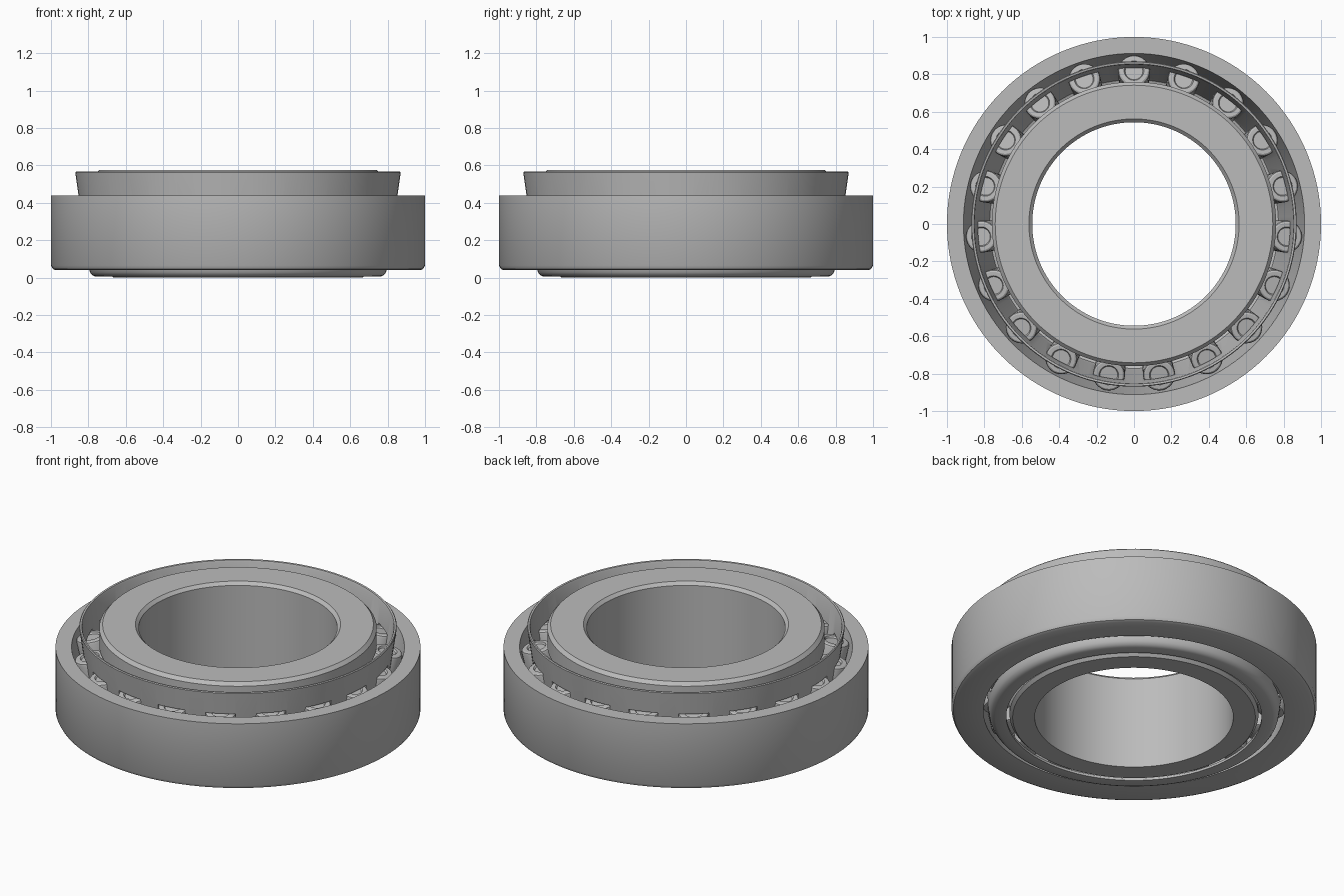
import bpy
import bmesh
from math import atan2, tau
from mathutils import Matrix, Vector

cube = bpy.data.objects.get("Cube")
if cube:
    bpy.data.objects.remove(cube, do_unlink=True)

STEEL = (0.5, 0.5, 0.5, 1)
steel = bpy.data.materials.new("grey steel")
steel.use_nodes = True
steel.diffuse_color = STEEL
steel.node_tree.nodes["Principled BSDF"].inputs["Base Color"].default_value = STEEL

COUNT = 19            # rollers
INNER_END = Vector((0.75, 0, 0.09))
OUTER_END = Vector((0.82, 0, 0.43))
AXIS = OUTER_END - INNER_END
HALF = AXIS.length / 2


def make_object(name, bm):
    mesh = bpy.data.meshes.new(name)
    bm.to_mesh(mesh)
    bm.free()
    mesh.materials.append(steel)
    obj = bpy.data.objects.new(name, mesh)
    bpy.context.collection.objects.link(obj)
    return obj


def activate(obj):
    bpy.ops.object.select_all(action='DESELECT')
    obj.select_set(True)
    bpy.context.view_layer.objects.active = obj


def smooth(obj):
    activate(obj)
    bpy.ops.object.shade_smooth_by_angle()


def lathe(name, profile, steps, closed=True):
    """Spin a (radius, height) profile around z."""
    bm = bmesh.new()
    verts = [bm.verts.new((r, 0, z)) for r, z in profile]
    edges = [bm.edges.new(pair) for pair in zip(verts, verts[1:])]
    if closed:
        edges.append(bm.edges.new((verts[-1], verts[0])))
    bmesh.ops.spin(bm, geom=verts + edges, cent=(0, 0, 0), axis=(0, 0, 1),
                   angle=tau, steps=steps)
    bmesh.ops.remove_doubles(bm, verts=bm.verts, dist=0.0001)
    bmesh.ops.recalc_face_normals(bm, faces=bm.faces)
    return make_object(name, bm)


def station(i):
    """Tilted frame of one roller."""
    return (Matrix.Rotation(tau * (0.25 + i / COUNT), 4, 'Z')
            @ Matrix.Translation((INNER_END + OUTER_END) / 2)
            @ Matrix.Rotation(atan2(AXIS.x, AXIS.z), 4, 'Y'))


# Outer ring with tapered raceway
outer_ring = lathe("outer_ring", [
    (0.825, 0.04), (0.975, 0.04), (0.99, 0.047), (1, 0.065),
    (1, 0.44), (0.912, 0.44)], 128)
smooth(outer_ring)

# Inner ring with bore, raceway and two guide ribs
inner_ring = lathe("inner_ring", [
    (0.544, 0), (0.665, 0), (0.682, 0.018), (0.682, 0.095), (0.669, 0.1),
    (0.734, 0.452), (0.76, 0.449), (0.76, 0.555), (0.742, 0.575),
    (0.562, 0.575), (0.544, 0.557)], 128)
smooth(inner_ring)

# Cage: thin conical shell with a rounded lip underneath
cage = lathe("cage", [
    (0.87, 0.562), (0.797, 0.05), (0.791, 0.028), (0.778, 0.012),
    (0.76, 0.005), (0.7, 0.005), (0.7, 0.02), (0.758, 0.02),
    (0.772, 0.028), (0.782, 0.052), (0.852, 0.555), (0.856, 0.565),
    (0.866, 0.567)], 128)

# Window cutter for the cage pockets
bm = bmesh.new()
pocket = Matrix.Translation((0.06, 0, 0)) @ Matrix.Diagonal(
    (0.12, 0.166, 2 * HALF + 0.012, 1))
for i in range(COUNT):
    bmesh.ops.create_cube(bm, size=1, matrix=station(i) @ pocket)
cutter = make_object("pocket_cutter", bm)
cutter.hide_render = True
cut = cage.modifiers.new("pockets", 'BOOLEAN')
cut.operation = 'DIFFERENCE'
cut.solver = 'EXACT'
cut.object = cutter
activate(cage)
bpy.ops.object.modifier_apply(modifier=cut.name)
bpy.data.objects.remove(cutter, do_unlink=True)
smooth(cage)

# Tapered rollers with dimpled ends
roller = lathe("roller_1", [
    (0, -HALF), (0.068, -HALF), (0.076, 0.004 - HALF), (0.08, 0.014 - HALF),
    (0.086, HALF - 0.016), (0.082, HALF - 0.005), (0.074, HALF),
    (0.053, HALF), (0.047, HALF - 0.01), (0, HALF - 0.01)], 32, closed=False)
smooth(roller)
roller.matrix_world = station(0)
for i in range(1, COUNT):
    copy = bpy.data.objects.new(f"roller_{i + 1}", roller.data)
    copy.matrix_world = station(i)
    bpy.context.collection.objects.link(copy)
